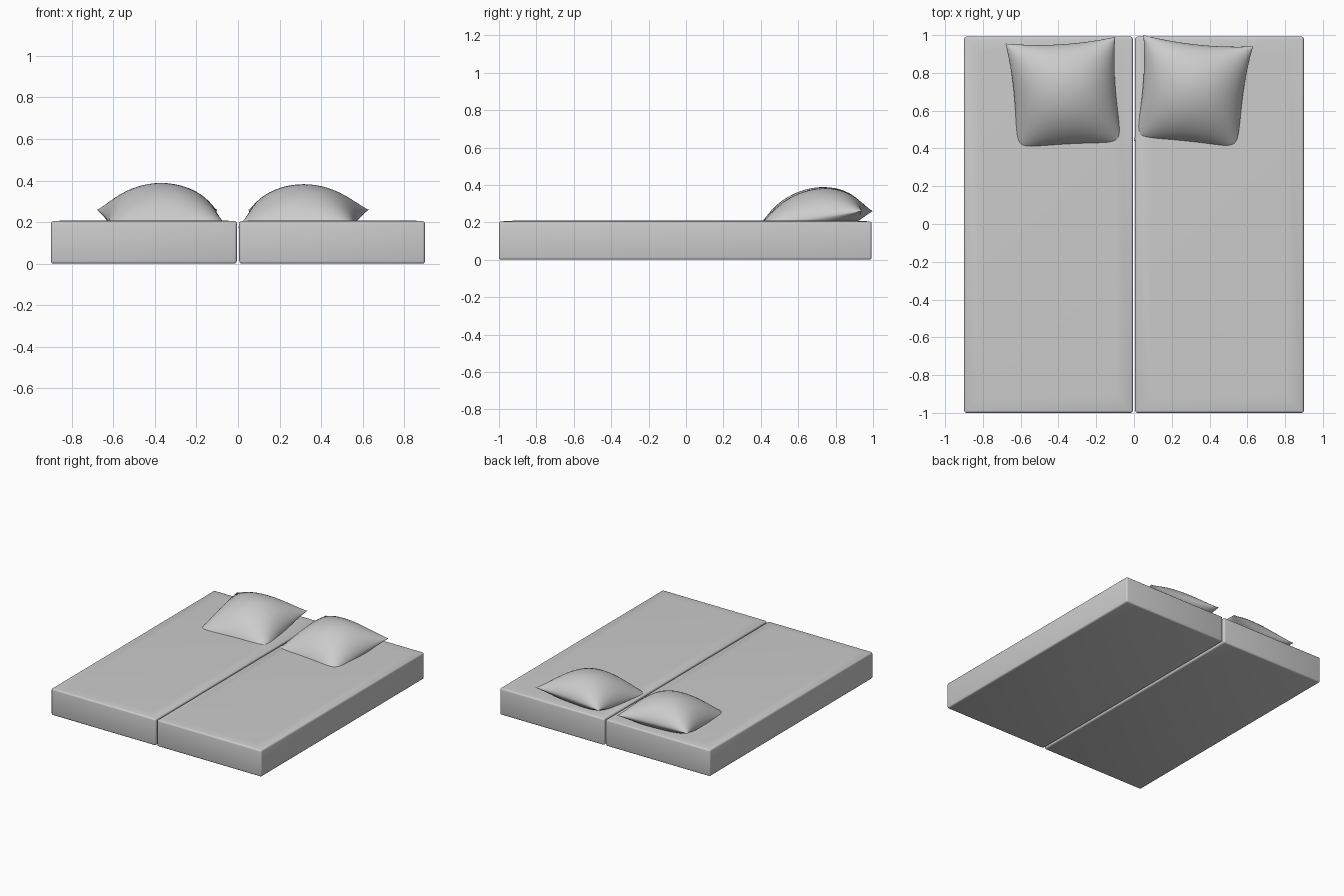
import bpy, bmesh
from math import sin, pi, radians
from mathutils import Vector

if "Cube" in bpy.data.objects:
    bpy.data.objects.remove(bpy.data.objects["Cube"])

grey = bpy.data.materials.new("soft_grey")
grey.use_nodes = True
COLOUR = (0.6, 0.6, 0.6, 1)
grey.diffuse_color = COLOUR
grey.node_tree.nodes["Principled BSDF"].inputs["Base Color"].default_value = COLOUR


def finish(name, bm, angle):
    mesh = bpy.data.meshes.new(name)
    bmesh.ops.recalc_face_normals(bm, faces=bm.faces)
    bm.to_mesh(mesh)
    bm.free()
    mesh.materials.append(grey)
    obj = bpy.data.objects.new(name, mesh)
    bpy.context.collection.objects.link(obj)
    bpy.ops.object.select_all(action="DESELECT")
    obj.select_set(True)
    bpy.context.view_layer.objects.active = obj
    bpy.ops.object.shade_smooth_by_angle(angle=radians(angle))
    return obj


# Mattress: rounded block with a very slightly crowned top
def mattress(name, side):
    width, y0, y1, height = 0.893, -1.0, 0.992, 0.205
    cx, cy = side * (0.006 + width / 2), (y0 + y1) / 2
    bm = bmesh.new()
    bmesh.ops.create_cube(bm, size=1)
    for v in bm.verts:
        v.co = Vector((cx + v.co.x * width, cy + v.co.y * (y1 - y0), (v.co.z + 0.5) * height))
    bmesh.ops.bevel(bm, geom=bm.edges[:], offset=0.012, segments=3, profile=0.5, affect="EDGES")
    top = max(bm.faces, key=lambda f: f.calc_center_median().z)
    inner = bmesh.ops.inset_region(bm, faces=[top], thickness=0.1)
    for v in top.verts:
        v.co.z += 0.004
    finish(name, bm, 40)


# Pillow: two bulging sheets welded at a pinched seam between four corners
def pillow(name, corners, crown):
    fl, fr, br, bl = [Vector(c) for c in corners]
    bm = bmesh.new()
    for bulge in (crown, -0.1):
        sheet = bmesh.ops.create_grid(bm, x_segments=28, y_segments=28, size=1)
        for vert in sheet["verts"]:
            u, v = sin(vert.co.x * pi / 2), sin(vert.co.y * pi / 2)
            edge_u, edge_v = max(0, 1 - u * u), max(0, 1 - v * v)
            puff = (edge_u * edge_v) ** 0.6
            s = (u * (1 - 0.075 * edge_v) + 1) / 2
            t = (v * (1 - 0.075 * edge_u) + 1) / 2
            vert.co = fl.lerp(fr, s).lerp(bl.lerp(br, s), t)
            vert.co.z += bulge * puff
    bmesh.ops.remove_doubles(bm, verts=bm.verts, dist=0.0002)
    finish(name, bm, 60)


mattress("left_mattress", 1)
mattress("right_mattress", -1)

LOW, HIGH = 0.175, 0.26
pillow("right_pillow", [(-0.63, 0.38, LOW), (-0.05, 0.41, LOW),
                        (-0.10, 0.99, HIGH), (-0.68, 0.955, HIGH)], 0.167)
pillow("left_pillow", [(0.0, 0.44, LOW), (0.56, 0.38, LOW),
                       (0.63, 0.94, HIGH), (0.05, 1.0, HIGH)], 0.161)
